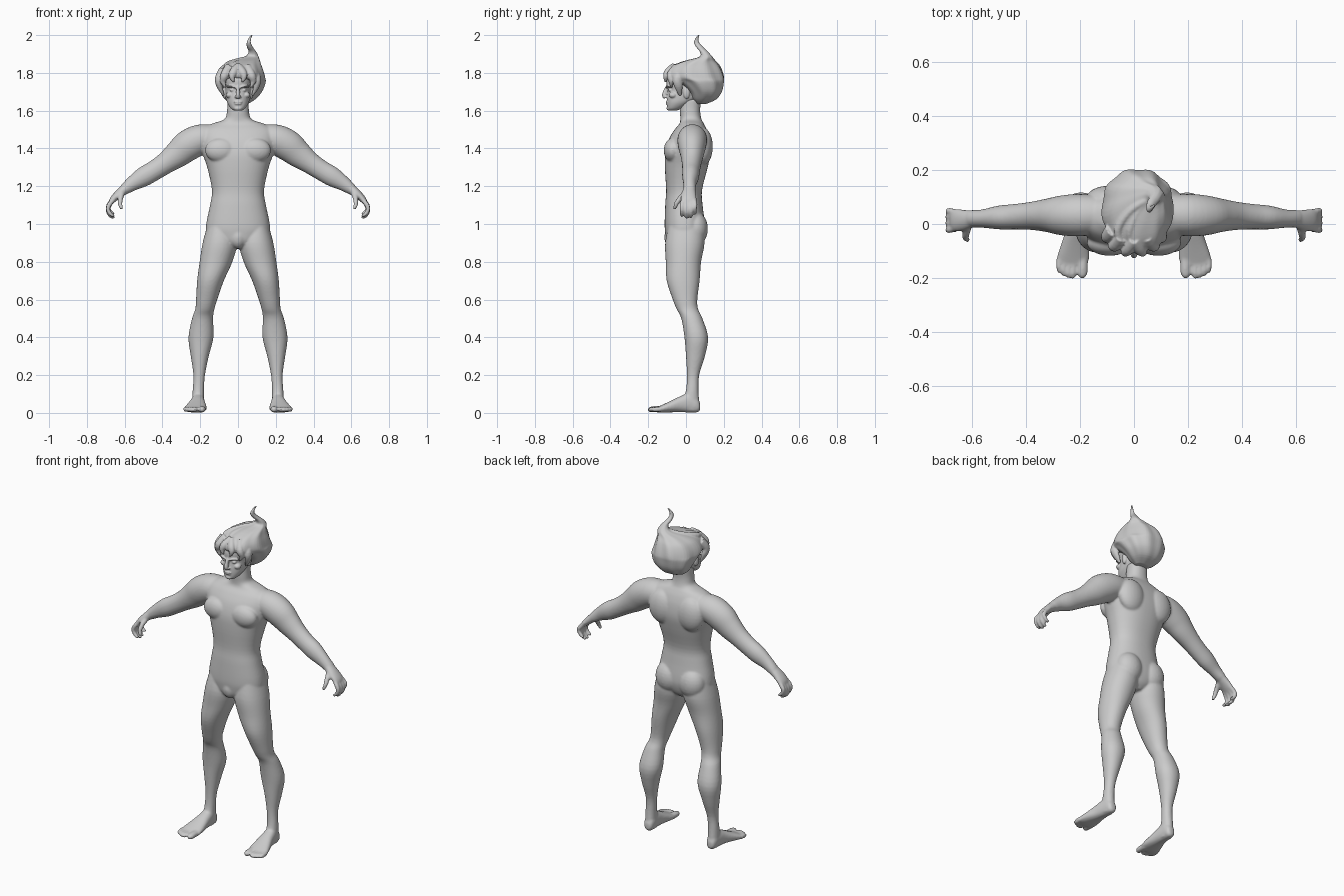
import bpy, bmesh, math
from mathutils import Vector, Matrix

N = 28


def spline(rows, k=4):
    """Catmull-Rom refinement of rows of numbers."""
    out = []
    for i in range(len(rows) - 1):
        a, b, c, d = (rows[max(i - 1, 0)], rows[i], rows[i + 1], rows[min(i + 2, len(rows) - 1)])
        for s in range(k):
            t = s / k
            out.append([0.5 * (2 * q + (r - p) * t + (2 * p - 5 * q + 4 * r - w) * t * t
                               + (3 * q - p - 3 * r + w) * t ** 3) for p, q, r, w in zip(a, b, c, d)])
    return out + [list(rows[-1])]


def loft(bm, rings, n=2.0, ripple=0.0):
    """Skin rings given as (centre, u, v) with superellipse sections."""
    loops = []
    for i, (c, u, v) in enumerate(rings):
        loop = []
        for j in range(N * 2):
            a = math.pi * j / N
            ca, sa = math.cos(a), math.sin(a)
            r = 1 + ripple * math.cos(9 * a + i * 0.12)
            x = math.copysign(abs(ca) ** (2 / n), ca) * r
            y = math.copysign(abs(sa) ** (2 / n), sa) * r
            loop.append(bm.verts.new(c + u * x + v * y))
        loops.append(loop)
    m = N * 2
    for A, B in zip(loops, loops[1:]):
        for j in range(m):
            bm.faces.new((A[j], A[(j + 1) % m], B[(j + 1) % m], B[j]))
    bm.faces.new(loops[0][::-1])
    bm.faces.new(loops[-1])


def stack(bm, rows, s=1, n=2.0, ripple=0.0):
    """Rows (z, x0, x1, y0, y1) stacked upward."""
    loft(bm, [(Vector((s * (a + b) / 2, (c + d) / 2, z)), Vector(((b - a) / 2, 0, 0)),
               Vector((0, (d - c) / 2, 0))) for z, a, b, c, d in spline(rows)], n, ripple)


def tube(bm, pts, s=1, ref=(0, 1, 0)):
    """Points (x, y, z, r across, r along ref) swept along their path."""
    p = spline(pts)
    rings = []
    for i, q in enumerate(p):
        t = (Vector(p[min(i + 1, len(p) - 1)][:3]) - Vector(p[max(i - 1, 0)][:3])).normalized()
        v = Vector(ref)
        v = (v - t * v.dot(t)).normalized()
        u = t.cross(v)
        flip = Matrix.Diagonal((s, 1, 1))
        rings.append((flip @ Vector(q[:3]), flip @ u * q[3], flip @ v * q[4]))
    loft(bm, rings)


def blob(bm, c, r, s=1):
    m = Matrix.Translation((c[0] * s, c[1], c[2])) @ Matrix.Diagonal((*r, 1))
    bmesh.ops.create_uvsphere(bm, u_segments=24, v_segments=14, radius=1, matrix=m)


def finish(bm, name, voxel, iters):
    """Fuse overlapping volumes into one smooth skin."""
    bmesh.ops.recalc_face_normals(bm, faces=bm.faces)
    me = bpy.data.meshes.new(name)
    bm.to_mesh(me)
    bm.free()
    ob = bpy.data.objects.new(name, me)
    bpy.context.collection.objects.link(ob)
    r = ob.modifiers.new("fuse", 'REMESH')
    r.mode = 'VOXEL'
    r.voxel_size = voxel
    r.use_smooth_shade = True
    sm = ob.modifiers.new("soften", 'SMOOTH')
    sm.factor = 0.5
    sm.iterations = iters


# torso and neck
body = bmesh.new()
torso = [(.87, .03, -.07, .05), (.90, .10, -.10, .08), (.95, .162, -.11, .098), (1.0, .168, -.113, .10),
         (1.1, .148, -.11, .088), (1.18, .138, -.105, .085), (1.3, .163, -.112, .115),
         (1.38, .19, -.11, .13), (1.45, .2, -.09, .125), (1.5, .19, -.06, .11),
         (1.53, .14, -.035, .095), (1.555, .072, -.03, .082), (1.6, .058, -.032, .075), (1.66, .056, -.03, .08)]
stack(body, [(z, -w, w, a, b) for z, w, a, b in torso], n=2.25)
blob(body, (0, -.07, .93), (.045, .045, .06))

for s in (1, -1):
    # chest, shoulder blades and buttocks
    blob(body, (.09, -.07, 1.39), (.085, .048, .065), s)
    blob(body, (.095, .09, 1.41), (.085, .052, .10), s)
    blob(body, (.078, .05, .975), (.08, .066, .09), s)
    # leg
    stack(body, [(1.0, .03, .16, -.09, .09), (.9, .005, .187, -.11, .098), (.8, .03, .203, -.107, .08),
                 (.7, .075, .216, -.102, .072), (.6, .11, .222, -.07, .06), (.55, .125, .226, -.05, .064),
                 (.5, .132, .243, -.025, .087), (.4, .13, .262, -.008, .117), (.3, .155, .25, 0, .1),
                 (.2, .175, .236, .005, .07), (.12, .18, .24, 0, .066), (.05, .18, .242, -.02, .07),
                 (.01, .186, .238, -.01, .06)], s, n=2.1)
    # foot
    foot = [(.075, .195, .225, .015, .05), (.06, .182, .238, .003, .08), (.02, .178, .245, .002, .105),
            (-.03, .174, .255, .004, .088), (-.08, .168, .272, .003, .064),
            (-.125, .166, .286, .002, .043), (-.155, .174, .284, .004, .03)]
    loft(body, [(Vector((s * (a + b) / 2, y, (c + d) / 2)), Vector(((b - a) / 2, 0, 0)),
                 Vector((0, 0, (d - c) / 2))) for y, a, b, c, d in spline(foot)], n=2.3)
    # toes
    tube(body, [(.19, -.13, .02, .019, .018), (.191, -.18, .019, .019, .016), (.193, -.2, .014, .01, .01)],
         s, (0, 0, 1))
    for i, y in enumerate((-.2, -.198, -.19, -.178)):
        x = .226 + .0175 * i
        tube(body, [(x, -.13, .02, .01, .014), (x, y + .015, .018, .01, .013), (x, y, .011, .006, .008)],
             s, (0, 0, 1))
    # arm
    tube(body, [(.12, .035, 1.455, .07, .07), (.2, .033, 1.447, .08, .078), (.265, .032, 1.415, .082, .074),
                (.32, .032, 1.37, .072, .062), (.38, .03, 1.325, .058, .052), (.44, .027, 1.285, .053, .047),
                (.5, .024, 1.25, .052, .044), (.56, .02, 1.213, .039, .034), (.605, .02, 1.18, .028, .032)], s)
    # palm
    tube(body, [(.59, .02, 1.192, .028, .03), (.63, .015, 1.16, .023, .038), (.66, .014, 1.132, .018, .042),
                (.673, .014, 1.115, .013, .038)], s)
    # fingers
    for i, (y, dz) in enumerate(((-.022, .01), (.003, 0), (.027, .004), (.048, .022))):
        tube(body, [(.655, y * .8 + .004, 1.135, .012, .012), (.682, y, 1.098 + dz / 3, .0125, .012),
                    (.688, y, 1.065 + dz, .0115, .011), (.672, y, 1.04 + dz, .01, .01),
                    (.654, y, 1.032 + dz, .007, .007)], s)
    # thumb
    tube(body, [(.615, .0, 1.165, .016, .018), (.622, -.032, 1.135, .014, .014), (.624, -.052, 1.105, .012, .012),
                (.614, -.06, 1.078, .008, .008)], s, (1, 0, 0))
finish(body, "body", .006, 6)

# head
head = bmesh.new()
skull = [(1.6, .02, -.09, -.05), (1.612, .038, -.098, -.02), (1.64, .056, -.1, .03), (1.67, .064, -.1, .08),
         (1.71, .069, -.095, .12), (1.735, .072, -.102, .13), (1.77, .073, -.1, .13),
         (1.81, .064, -.08, .11), (1.84, .04, -.04, .08)]
stack(head, [(z, -w, w, a, b) for z, w, a, b in skull], n=2.25)
# nose, lips and chin
tube(head, [(0, -.092, 1.735, .008, .01), (0, -.105, 1.71, .009, .012), (0, -.114, 1.682, .012, .013),
            (0, -.108, 1.668, .012, .01)])
blob(head, (0, -.099, 1.646), (.024, .009, .005))
blob(head, (0, -.098, 1.636), (.02, .009, .005))
blob(head, (0, -.09, 1.612), (.022, .013, .012))
for s in (1, -1):
    # brow, eye, cheek, nostril and ear
    tube(head, [(.01, -.1, 1.722, .005, .007), (.035, -.096, 1.73, .006, .009), (.057, -.075, 1.727, .005, .008)], s)
    blob(head, (.031, -.083, 1.709), (.014, .011, .008), s)
    blob(head, (.045, -.068, 1.682), (.02, .022, .016), s)
    blob(head, (.011, -.105, 1.672), (.007, .009, .006), s)
    blob(head, (.071, .003, 1.695), (.012, .018, .032), s)
finish(head, "head", .0035, 3)

# swept hair ending in a curled tip
hair = bmesh.new()
stack(hair, [(1.635, -.03, .05, .055, .105), (1.66, -.07, .09, .03, .16), (1.70, -.095, .125, .01, .19),
             (1.75, -.115, .145, -.045, .202), (1.775, -.118, .143, -.1, .203), (1.81, -.105, .135, -.1, .193),
             (1.84, -.08, .125, -.068, .178), (1.863, -.035, .118, -.01, .157), (1.885, .035, .11, .07, .14),
             (1.91, .056, .098, .075, .118), (1.935, .047, .08, .055, .093), (1.96, .046, .068, .042, .07),
             (1.985, .057, .071, .05, .068), (2.003, .07, .08, .064, .075)], n=2.1, ripple=.025)
for s in (1, -1):
    # forehead and temple locks
    tube(hair, [(.0, -.06, 1.835, .02, .02), (.022, -.095, 1.805, .022, .02), (.032, -.107, 1.78, .016, .014),
                (.022, -.108, 1.75, .004, .005)], s)
    tube(hair, [(.045, -.05, 1.83, .025, .02), (.07, -.082, 1.79, .022, .02), (.079, -.078, 1.755, .016, .014),
                (.066, -.078, 1.722, .004, .005)], s)
    tube(hair, [(.08, -.02, 1.81, .025, .03), (.1, -.045, 1.77, .022, .025), (.098, -.04, 1.73, .016, .022),
                (.076, -.03, 1.68, .005, .008)], s)
# crown ridges sweeping back to the tip
for x in (-.06, -.015, .045):
    tube(hair, [(x * .7, -.075, 1.82, .012, .012), (x, -.02, 1.845 - abs(x) * .1, .016, .016),
                (x * .7 + .03, .05, 1.86, .015, .015), (.07, .1, 1.88, .014, .014)], ref=(1, 0, 0))
finish(hair, "hair", .004, 4)
